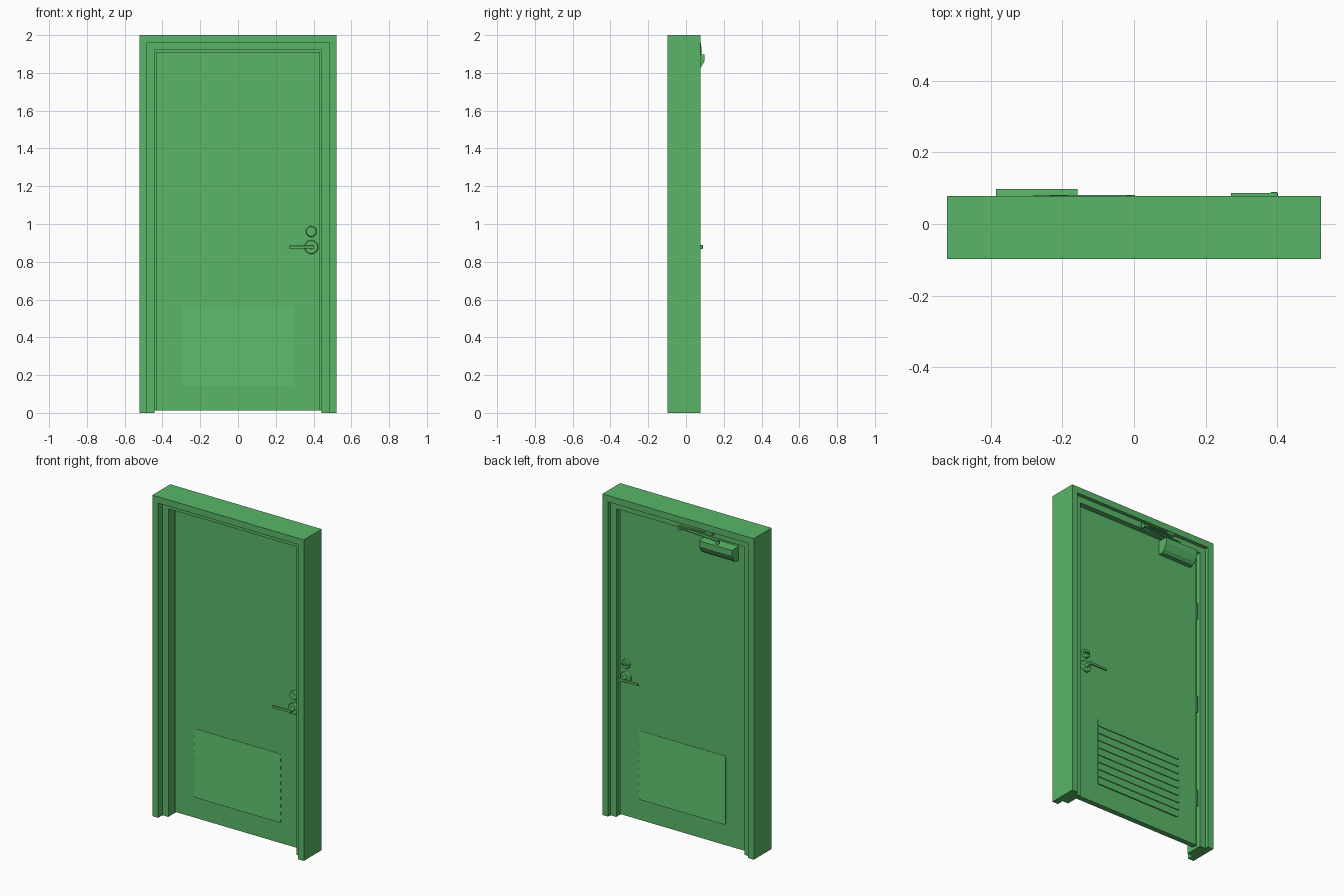
import bpy, bmesh, math
from mathutils import Vector

if "Cube" in bpy.data.objects:
    bpy.data.objects.remove(bpy.data.objects["Cube"])

DOOR_F, DOOR_B = 0.0, 0.033           # front and back faces of the door leaf
MID = (DOOR_F + DOOR_B) / 2
paint = bpy.data.materials.new("green_paint")
paint.diffuse_color = (0.10, 0.47, 0.14, 1)
paint.use_nodes = True
paint.node_tree.nodes["Principled BSDF"].inputs["Base Color"].default_value = paint.diffuse_color


def finish(name, bm, bevel=0.0, segs=2, smooth=False):
    bmesh.ops.recalc_face_normals(bm, faces=bm.faces)
    me = bpy.data.meshes.new(name)
    bm.to_mesh(me)
    bm.free()
    me.materials.append(paint)
    ob = bpy.data.objects.new(name, me)
    bpy.context.collection.objects.link(ob)
    if bevel:
        m = ob.modifiers.new("bevel", 'BEVEL')
        m.width, m.segments, m.limit_method = bevel, segs, 'ANGLE'
    if smooth:
        bpy.context.view_layer.objects.active = ob
        ob.select_set(True)
        bpy.ops.object.shade_smooth_by_angle(angle=math.radians(35))
        ob.select_set(False)
    return ob


def box(name, lo, hi, bevel=0.0, segs=2):
    bm = bmesh.new()
    bmesh.ops.create_cube(bm, size=1)
    lo, hi = Vector(lo), Vector(hi)
    for v in bm.verts:
        v.co = [(lo[i] + hi[i]) / 2 + v.co[i] * (hi[i] - lo[i]) for i in range(3)]
    return finish(name, bm, bevel, segs)


def prism(name, profile, x0, x1, bevel=0.0):
    """Extrude a (y, z) outline along x."""
    bm = bmesh.new()
    f = bm.faces.new([bm.verts.new((x0, y, z)) for y, z in profile])
    ext = bmesh.ops.extrude_face_region(bm, geom=[f])
    for v in ext["geom"]:
        if isinstance(v, bmesh.types.BMVert):
            v.co.x = x1
    return finish(name, bm, bevel)


def rod(name, a, b, r, r2=None, sides=32, bevel=0.0):
    a, b = Vector(a), Vector(b)
    bm = bmesh.new()
    bmesh.ops.create_cone(bm, cap_ends=True, segments=sides, radius1=r,
                          radius2=r if r2 is None else r2, depth=(b - a).length)
    q = Vector((0, 0, 1)).rotation_difference(b - a)
    for v in bm.verts:
        v.co = q @ v.co + (a + b) / 2
    return finish(name, bm, bevel, smooth=True)


def bar(name, a, b, width, thick):
    """Flat horizontal bar between two points."""
    a, b = Vector(a), Vector(b)
    ob = box(name, (-width / 2, 0, -thick / 2), (width / 2, (b - a).length, thick / 2))
    ob.rotation_mode = 'QUATERNION'
    ob.rotation_quaternion = (b - a).to_track_quat('Y', 'Z')
    ob.location = a
    return ob


# Door frame: stepped section swept up one jamb, across the head, down the other
section = [(0.522, -0.0975), (0.482, -0.0975), (0.482, -0.055), (0.442, -0.055),
           (0.442, 0.055), (0.482, 0.055), (0.482, 0.078), (0.522, 0.078)]
bm = bmesh.new()
rings = []
for sx, top in ((-1, 0), (-1, 1), (1, 1), (1, 0)):
    rings.append([bm.verts.new((sx * w, y, top * (1.478 + w))) for w, y in section])
n = len(section)
for r0, r1 in zip(rings, rings[1:]):
    for i in range(n):
        j = (i + 1) % n
        bm.faces.new((r0[i], r0[j], r1[j], r1[i]))
bm.faces.new(rings[0])
bm.faces.new(rings[-1])
finish("door_frame", bm)

# Seal strips set deep in the gap around the leaf
for s in (-1, 1):
    box("side_seal", (s * 0.4375 - 0.006, 0.021, 0.013), (s * 0.4375 + 0.006, 0.026, 1.92))
box("top_seal", (-0.442, 0.021, 1.905), (0.442, 0.026, 1.922))

# Door leaf
box("door_leaf", (-0.433, DOOR_F, 0.013), (0.433, DOOR_B, 1.911))

# Raised louvre panel: shallow sawtooth slats on both faces, open undersides
SLATS, V0, V1, VX = 9, 0.142, 0.568, 0.298
pitch = (V1 - V0) / SLATS
front = []
for i in range(SLATS):
    z = V0 + i * pitch
    front += [(DOOR_F - 0.002, z), (DOOR_F - 0.007, z + 0.0002)]
front.append((DOOR_F - 0.002, V1))
back = [(2 * MID - y, z) for y, z in reversed(front)]
louvre = prism("louvre_panel", front + back, -VX - 0.004, VX + 0.004)

# Round the panel corners by intersecting with a rounded block
bm = bmesh.new()
bmesh.ops.create_cube(bm, size=1)
for v in bm.verts:
    v.co = (v.co.x * 2 * VX, MID + v.co.y * 0.1, (V0 + V1) / 2 + v.co.z * (V1 - V0 + 0.002))
edges = [e for e in bm.edges if abs(e.verts[0].co.y - e.verts[1].co.y) > 0.05]
bmesh.ops.bevel(bm, geom=edges, offset=0.012, segments=4, profile=0.5, affect='EDGES')
cutter = finish("panel_cutter", bm)
cutter.hide_render = True
cutter.hide_set(True)
cut = louvre.modifiers.new("round_corners", 'BOOLEAN')
cut.object, cut.operation, cut.solver = cutter, 'INTERSECT', 'EXACT'

# Hinges
for z in (1.545, 0.935, 0.32):
    rod("hinge_knuckle", (-0.4375, 0.034, z - 0.052), (-0.4375, 0.034, z + 0.052), 0.0045, sides=16)

# Lever handles and lock cylinders on both faces
HX, HZ, LZ = 0.388, 0.878, 0.96
for side, s, face in (("front", -1, DOOR_F), ("back", 1, DOOR_B)):
    def at(x, d, z):
        return (x, face + s * d, z)

    def span(name, x0, x1, d0, d1, z0, z1, bevel):
        ys = sorted((face + s * d0, face + s * d1))
        return box(name, (x0, ys[0], z0), (x1, ys[1], z1), bevel)

    rod(side + "_handle_rose", at(HX, -0.002, HZ), at(HX, 0.01, HZ), 0.037, 0.034, bevel=0.002)
    rod(side + "_handle_hub", at(HX, 0.008, HZ), at(HX, 0.05, HZ), 0.012, 0.01)
    span(side + "_lever", 0.27, 0.385, 0.042, 0.054, HZ - 0.007, HZ + 0.007, 0.002)
    span(side + "_lever_end", 0.38, 0.401, 0.04, 0.056, HZ - 0.01, HZ + 0.01, 0.003)
    rod(side + "_lock_rose", at(HX, -0.002, LZ), at(HX, 0.012, LZ), 0.029, 0.026, bevel=0.002)
rod("key_cylinder", (HX, DOOR_F - 0.01, LZ), (HX, DOOR_F - 0.014, LZ), 0.014)
box("thumb_turn", (HX - 0.018, DOOR_B + 0.01, LZ - 0.004), (HX + 0.018, DOOR_B + 0.022, LZ + 0.004), 0.002)

# Closer body on the back
prism("closer_body", [(0.032, 1.90), (0.0975, 1.897), (0.0975, 1.862), (0.079, 1.828),
                      (0.06, 1.812), (0.032, 1.812)], -0.385, -0.157)

# Closer arms folded along the head of the frame
rod("closer_spindle", (-0.268, 0.07, 1.895), (-0.268, 0.07, 1.922), 0.011, sides=20)
rod("arm_elbow", (-0.005, 0.072, 1.912), (-0.005, 0.072, 1.94), 0.009, sides=20)
bar("closer_main_arm", (-0.28, 0.072, 1.916), (0.003, 0.072, 1.93), 0.018, 0.007)
bar("closer_forearm", (-0.003, 0.072, 1.936), (-0.215, 0.069, 1.944), 0.014, 0.006)
box("arm_bracket", (-0.235, 0.054, 1.94), (-0.185, 0.08, 1.957), 0.002)
